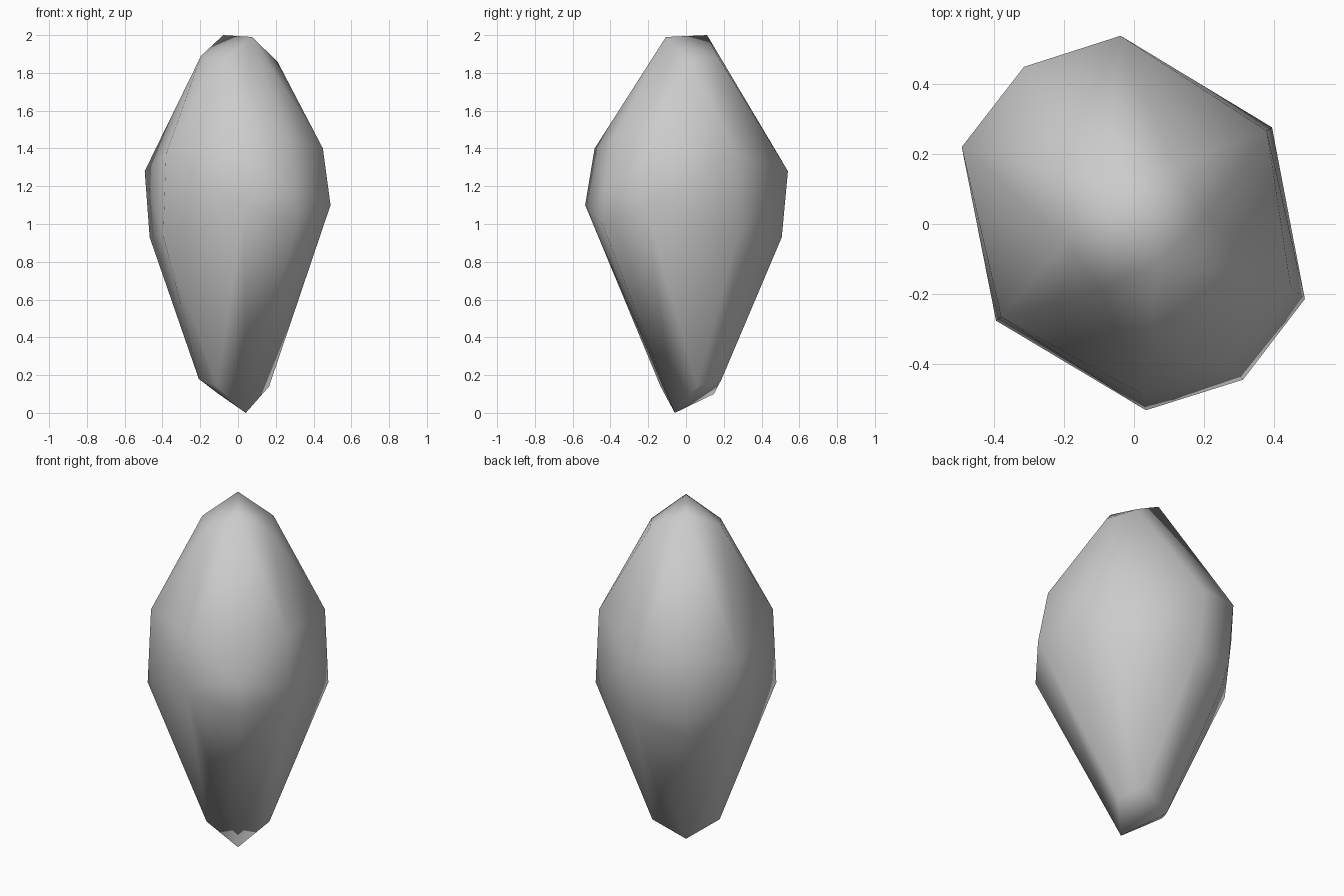
import bpy, bmesh, math
from mathutils import Matrix

cube = bpy.data.objects.get("Cube")
if cube:
    bpy.data.objects.remove(cube, do_unlink=True)

# One stone grey for the whole body
grey = bpy.data.materials.new("stone_grey")
grey.use_nodes = True
colour = (0.6, 0.6, 0.6, 1)
grey.diffuse_color = colour
grey.node_tree.nodes["Principled BSDF"].inputs["Base Color"].default_value = colour

# Corners on the symmetry plane: (along, height)
spine = [(0.136, 2.0), (-0.13, 1.99),
         (0.55, 1.33), (0.525, 0.98), (0.49, 0.85),
         (-0.465, 1.45), (-0.525, 1.18), (-0.545, 1.01),
         (-0.072, 0.0), (0.18, 0.1)]

# Corners mirrored on both sides: (along, across, height)
flank = [(0.07, 0.19, 1.89), (-0.1, 0.185, 1.86),
         (0.464, 0.278, 1.28), (0.43, 0.27, 0.93),
         (-0.405, 0.265, 1.40), (-0.457, 0.278, 1.10),
         (0, 0.465, 1.37), (0, 0.483, 0.94),
         (-0.047, 0.168, 0.14), (0.105, 0.18, 0.18)]

# Wrap the corners in a faceted skin
bm = bmesh.new()
for along, height in spine:
    bm.verts.new((along, 0, height))
for along, across, height in flank:
    for side in (1, -1):
        bm.verts.new((along, side * across, height))
hull = bmesh.ops.convex_hull(bm, input=bm.verts[:])
loose = {v for v in hull["geom_interior"] + hull["geom_unused"]
         if isinstance(v, bmesh.types.BMVert)}
bmesh.ops.delete(bm, geom=list(loose), context="VERTS")
bmesh.ops.recalc_face_normals(bm, faces=bm.faces[:])

# Turn the symmetry plane to its diagonal heading
bm.transform(Matrix.Rotation(math.radians(125), 4, "Z"))
for face in bm.faces:
    face.smooth = True

mesh = bpy.data.meshes.new("crystal_body")
bm.to_mesh(mesh)
bm.free()
mesh.materials.append(grey)
body = bpy.data.objects.new("crystal_body", mesh)
bpy.context.collection.objects.link(body)
